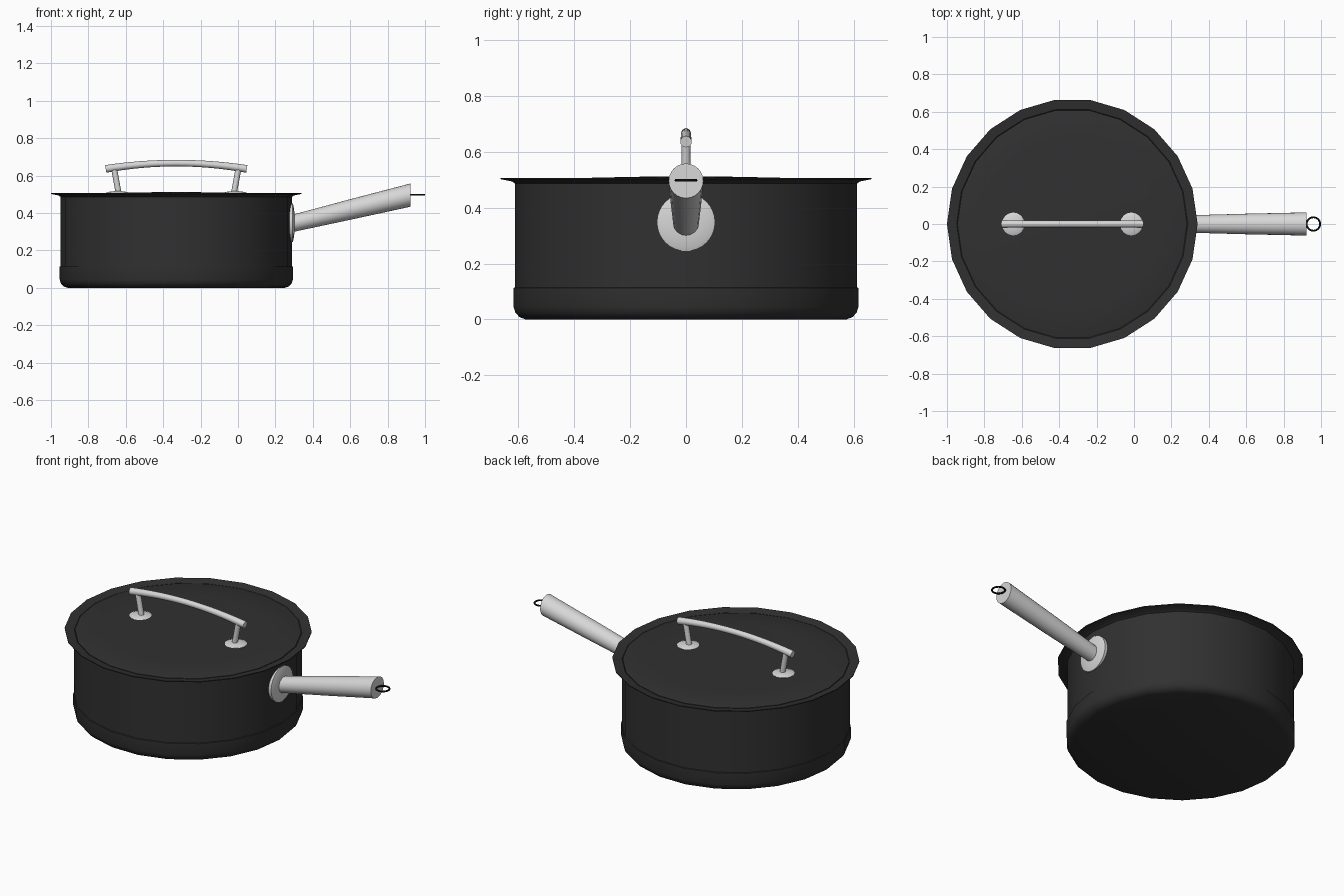
import bpy, bmesh, math
from mathutils import Vector, Matrix

cube = bpy.data.objects.get("Cube")
if cube:
    bpy.data.objects.remove(cube, do_unlink=True)


def material(name, value, rough):
    m = bpy.data.materials.new(name)
    m.use_nodes = True
    color = (value, value, value, 1)
    m.diffuse_color = color
    bsdf = m.node_tree.nodes["Principled BSDF"]
    bsdf.inputs["Base Color"].default_value = color
    bsdf.inputs["Roughness"].default_value = rough
    return m


DARK = material("dark coating", 0.03, 0.5)
STEEL = material("light steel", 0.68, 0.4)
BLACK = material("black wire", 0.004, 0.5)

POT_X = -0.33
SIDES = 22


def finish(bm, name, mat, angle=35):
    bmesh.ops.recalc_face_normals(bm, faces=bm.faces)
    mesh = bpy.data.meshes.new(name)
    bm.to_mesh(mesh)
    bm.free()
    obj = bpy.data.objects.new(name, mesh)
    bpy.context.collection.objects.link(obj)
    mesh.materials.append(mat)
    bpy.ops.object.select_all(action='DESELECT')
    obj.select_set(True)
    bpy.context.view_layer.objects.active = obj
    bpy.ops.object.shade_smooth_by_angle(angle=math.radians(angle))
    return obj


def bridge(bm, a, b):
    n = len(a)
    for i in range(n):
        bm.faces.new((a[i], a[(i + 1) % n], b[(i + 1) % n], b[i]))


def lathe(name, profile, mat, sides=SIDES, matrix=Matrix()):
    """Revolve (radius, height) pairs around z and close both ends."""
    bm = bmesh.new()
    rings = []
    for r, z in profile:
        rings.append([bm.verts.new(matrix @ Vector((
            r * math.cos(math.tau * i / sides),
            r * math.sin(math.tau * i / sides), z))) for i in range(sides)])
    for a, b in zip(rings, rings[1:]):
        bridge(bm, a, b)
    bm.faces.new(rings[0])
    bm.faces.new(rings[-1])
    return finish(bm, name, mat)


def tube(name, stations, mat, axis_u, sides=20):
    """Loft through (centre, radius, second cross-section axis) stations."""
    bm = bmesh.new()
    rings = []
    for centre, r, axis_v in stations:
        rings.append([bm.verts.new(Vector(centre)
                      + axis_u * r * math.cos(math.tau * i / sides)
                      + axis_v * r * math.sin(math.tau * i / sides))
                      for i in range(sides)])
    for a, b in zip(rings, rings[1:]):
        bridge(bm, a, b)
    bm.faces.new(rings[0])
    bm.faces.new(rings[-1])
    return finish(bm, name, mat, 50)


X, Y, Z = Vector((1, 0, 0)), Vector((0, 1, 0)), Vector((0, 0, 1))
at_pot = Matrix.Translation((POT_X, 0, 0))

# Pot shell: rounded base band, wall, flared rim and hollow inside
lathe("pot_body", [
    (0.58, 0), (0.602, 0.008), (0.617, 0.024), (0.6235, 0.045),
    (0.6235, 0.113), (0.619, 0.115), (0.619, 0.487), (0.63, 0.494),
    (0.67, 0.502), (0.67, 0.507), (0.618, 0.498), (0.605, 0.485),
    (0.605, 0.04), (0.58, 0.02)], DARK, matrix=at_pot)

# Shallow domed lid seated inside the rim
lathe("lid", [
    (0.604, 0.47), (0.604, 0.488), (0.614, 0.492), (0.614, 0.499),
    (0.605, 0.502), (0.45, 0.5045), (0.3, 0.508), (0.15, 0.511),
    (0.04, 0.5125)], DARK, matrix=at_pot)

# Lid grip feet and posts, mirrored about the pot axis
for side, label in ((-1, "right"), (1, "left")):
    foot = Matrix.Translation((POT_X + side * 0.315, 0, 0.5))
    lathe("lid_foot_" + label, [
        (0.061, 0), (0.061, 0.008), (0.05, 0.013), (0.018, 0.017)],
        STEEL, 24, foot)
    tube("lid_post_" + label, [
        ((POT_X + side * 0.308, 0, 0.505), 0.016, Y),
        ((POT_X + side * 0.332, 0, 0.635), 0.016, Y)], STEEL, X, 16)

# Arched bar of the lid grip
stations = []
for i in range(17):
    t = i / 8 - 1
    normal = Vector((0.152 * t, 0, 1)).normalized()
    stations.append(((POT_X + 0.377 * t, 0, 0.667 - 0.031 * t * t),
                     0.0175 + 0.003 * t * t, normal))
tube("lid_bar", stations, STEEL, Y, 16)

# Round mounting plate on the wall
to_side = Matrix.Translation((0.275, 0, 0.348)) @ Matrix.Rotation(math.pi / 2, 4, 'Y')
lathe("handle_plate", [
    (0.104, 0), (0.104, 0.017), (0.09, 0.022), (0.045, 0.028)],
    STEEL, 32, to_side)

# Tapered long handle with upright end faces
tube("long_handle", [
    ((0.28, 0, 0.342), 0.046, Z),
    ((0.60, 0, 0.419), 0.055, Z),
    ((0.922, 0, 0.496), 0.062, Z)], STEEL, Y, 24)

# Hanging ring at the handle end
bpy.ops.mesh.primitive_torus_add(
    major_segments=28, minor_segments=8, major_radius=0.036,
    minor_radius=0.005, location=(0.959, 0, 0.498))
ring = bpy.context.object
ring.name = "hanging_ring"
ring.data.materials.append(BLACK)
bpy.ops.object.shade_smooth()
